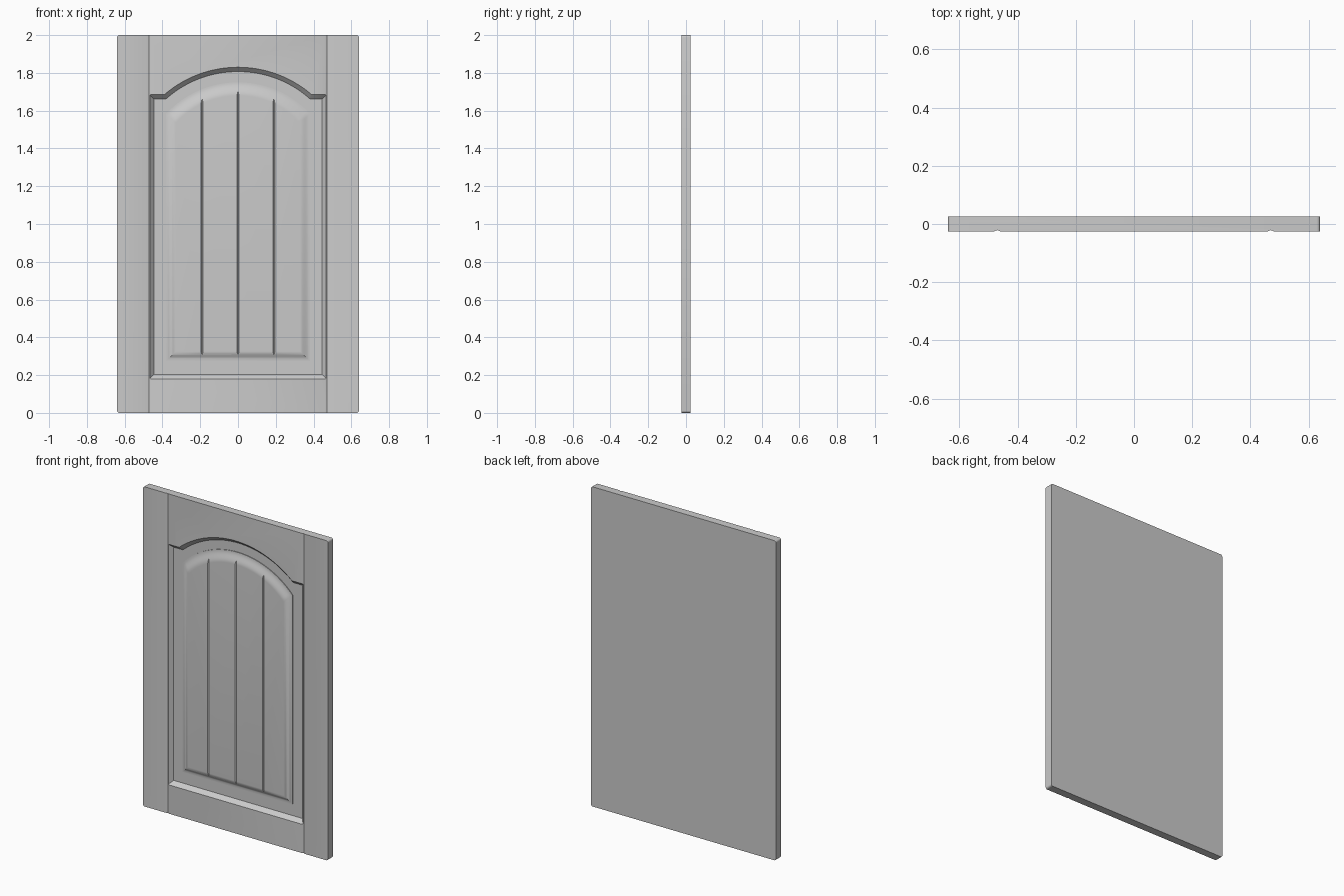
import bpy, bmesh, math

if "Cube" in bpy.data.objects:
    bpy.data.objects.remove(bpy.data.objects["Cube"])

FRONT, BACK, FLOOR = -0.025, 0.025, 0.0   # y of front face, back face, recess floor
ARC_Z = 1.233                             # shared centre height of all arches


def loft(name, loops):
    """Closed solid through equal-sized rings of 3D points."""
    bm = bmesh.new()
    rings = [[bm.verts.new(p) for p in loop] for loop in loops]
    n = len(rings[0])
    for a, b in zip(rings, rings[1:]):
        for i in range(n):
            j = (i + 1) % n
            bm.faces.new((a[i], a[j], b[j], b[i]))
    bm.faces.new(rings[0])
    bm.faces.new(rings[-1])
    bmesh.ops.recalc_face_normals(bm, faces=bm.faces)
    me = bpy.data.meshes.new(name)
    bm.to_mesh(me)
    bm.free()
    ob = bpy.data.objects.new(name, me)
    bpy.context.collection.objects.link(ob)
    return ob


def arch(r, half, n=40):
    """Arc from right to left, ending at x = +-half."""
    a = math.asin(half / r)
    return [(r * math.sin(a - 2 * a * i / n), ARC_Z + r * math.cos(a - 2 * a * i / n))
            for i in range(n + 1)]


def opening(d, y):
    """Shouldered arch outline, inset by d."""
    x, z0, z1, r = 0.468 - d, 0.18 + d, 1.685 - d, 0.597 - d
    half = math.sqrt(r * r - (z1 - ARC_Z) ** 2)
    pts = [(-x, z0), (x, z0), (x, z1)] + arch(r, half) + [(-x, z1)]
    return [(px, y, pz) for px, pz in pts]


def raised(t, y):
    """Raised panel outline, t = 0 outer edge to 1 inner edge."""
    x, z0, r = 0.38 - 0.05 * t, 0.275 + 0.05 * t, 0.517 - 0.07 * t
    return [(px, y, pz) for px, pz in [(-x, z0), (x, z0)] + arch(r, x)]


def groove(name, x, w, y, depth, z0, z1):
    """Upright V-shaped cutter."""
    k = (depth + 0.005) / depth
    prof = [(x - w * k, y - 0.005), (x + w * k, y - 0.005), (x, y + depth)]
    return loft(name, [[(px, py, z) for px, py in prof] for z in (z0, z1)])


def cut(ob, cutters):
    bpy.context.view_layer.objects.active = ob
    for c in cutters:
        c.hide_render = True
        m = ob.modifiers.new("cut", 'BOOLEAN')
        m.operation, m.solver, m.object = 'DIFFERENCE', 'EXACT', c
        bpy.ops.object.modifier_apply(modifier=m.name)
        bpy.data.objects.remove(c)


def smooth(ob):
    bpy.ops.object.select_all(action='DESELECT')
    ob.select_set(True)
    bpy.context.view_layer.objects.active = ob
    bpy.ops.object.shade_smooth_by_angle(angle=math.radians(30))


# Door frame: slab with slightly rounded corners
R, outline = 0.012, []
for cx, cz, start in ((0.64 - R, 2 - R, 0), (R - 0.64, 2 - R, 90), (R - 0.64, R, 180), (0.64 - R, R, 270)):
    for i in range(5):
        a = math.radians(start + 22.5 * i)
        outline.append((cx + R * math.cos(a), cz + R * math.sin(a)))
frame = loft("door_frame", [[(x, y, z) for x, z in outline] for y in (FRONT, BACK)])

# Arched recess with sloped sides, then the stile joint grooves
slope = 0.023 / (FLOOR - FRONT)
recess = loft("recess_cutter", [opening(-0.01 * slope, FRONT - 0.01), opening(0.023, FLOOR)])
joints = [groove("joint_cutter", s * 0.47, 0.01, FRONT, 0.004, -0.1, 2.1) for s in (-1, 1)]
cut(frame, [recess] + joints)
smooth(frame)

# Raised centre panel: small step, then an S-curved slope to a flat top
LOW, TOP, N = -0.004, -0.021, 10
rings = [raised(0, FLOOR + 0.004)]
for i in range(N + 1):
    t = i / N
    rings.append(raised(t, LOW + (TOP - LOW) * (1 - math.cos(math.pi * t)) / 2))
panel = loft("raised_panel", rings)

# Plank grooves on the panel
cut(panel, [groove("plank_cutter", x, 0.005, TOP, 0.004, 0.25, 1.8) for x in (-0.19, 0, 0.19)])
smooth(panel)
